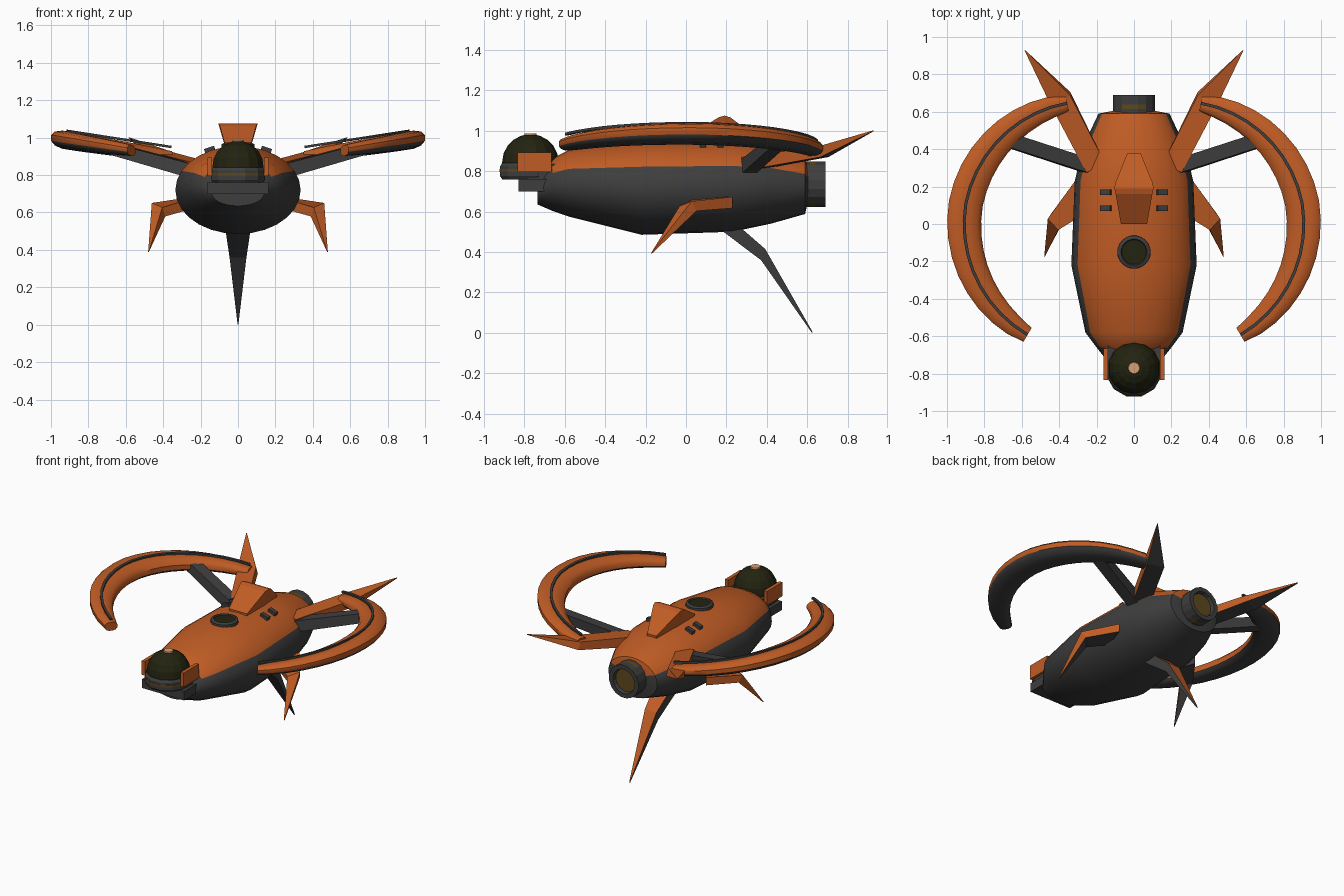
import bpy, bmesh, math
from mathutils import Vector as V

if "Cube" in bpy.data.objects:
    bpy.data.objects.remove(bpy.data.objects["Cube"])

def mat(name, r, g, b):
    m = bpy.data.materials.new(name)
    m.diffuse_color = (r, g, b, 1)
    m.use_nodes = True
    m.node_tree.nodes["Principled BSDF"].inputs["Base Color"].default_value = m.diffuse_color
    return m

ORANGE = mat("orange_paint", .53, .107, .018)
DARK = mat("dark_grey", .048, .048, .048)
GLASS = mat("olive_glass", .016, .017, .005)
GOLD = mat("dull_gold", .11, .065, .012)
TAN = mat("pale_tan", .68, .35, .16)

def loft(name, rings, mats, rule=None, mirror=False, smooth=None):
    """Skin a list of closed rings, cap both ends, colour faces by rule(normal, centre)."""
    bm = bmesh.new()
    vs = [[bm.verts.new(p) for p in r] for r in rings]
    n = len(rings[0])
    for a, b in zip(vs, vs[1:]):
        for i in range(n):
            j = (i + 1) % n
            bm.faces.new((a[i], a[j], b[j], b[i]))
    bm.faces.new(vs[0])
    bm.faces.new(vs[-1])
    bmesh.ops.recalc_face_normals(bm, faces=bm.faces)
    if rule:
        for f in bm.faces:
            f.material_index = rule(f.normal, f.calc_center_median())
    me = bpy.data.meshes.new(name)
    bm.to_mesh(me)
    bm.free()
    for m in mats:
        me.materials.append(m)
    ob = bpy.data.objects.new(name, me)
    bpy.context.collection.objects.link(ob)
    if mirror:
        ob.modifiers.new("mirror", 'MIRROR').use_mirror_merge = False
    if smooth:
        bpy.ops.object.select_all(action='DESELECT')
        ob.select_set(True)
        bpy.context.view_layer.objects.active = ob
        bpy.ops.object.shade_smooth_by_angle(angle=math.radians(smooth))
    return ob

def lathe(name, centre, profile, mats, n=16, axis='Z', rule=None, smooth=None):
    rings = []
    for r, h in profile:
        ring = []
        for i in range(n):
            a = 2 * math.pi * (i + .5) / n
            c, s = r * math.cos(a), r * math.sin(a)
            ring.append(V(centre) + (V((c, s, h)) if axis == 'Z' else V((c, h, s))))
        rings.append(ring)
    return loft(name, rings, mats, rule, smooth=smooth)

def bar(name, stations, mats, rule=None, mirror=False):
    """Four-sided tapering bar; each station is (point, half width vector, half thickness vector)."""
    rings = []
    for p, w, t in stations:
        p, w, t = V(p), V(w), V(t)
        rings.append([p + w + t, p - w + t, p - w - t, p + w - t])
    return loft(name, rings, mats, rule, mirror)

def box(name, x0, x1, y0, y1, z0, z1, m, mirror=False):
    x, w, y = (x0 + x1) / 2, (x1 - x0) / 2, (y1 - y0) / 2
    z, t = (z0 + z1) / 2, (z1 - z0) / 2
    return bar(name, [((x, y0, z), (w, 0, 0), (0, 0, t)),
                      ((x, y1, z), (w, 0, 0), (0, 0, t))], [m], mirror=mirror)

# Hull: elliptical stations, orange upper shell over dark belly
stations = [(-.735, .14, .77, .635), (-.66, .2, .865, .603), (-.58, .26, .905, .575),
            (-.22, .335, .955, .485), (.23, .317, .955, .5), (.42, .27, .925, .54),
            (.59, .19, .865, .588), (.605, .11, .81, .66)]
N = 28
hull = []
for y, w, zt, zb in stations:
    c, h = (zt + zb) / 2, (zt - zb) / 2
    hull.append([V((w * math.cos(2 * math.pi * i / N), y, c + h * math.sin(2 * math.pi * i / N)))
                 for i in range(N)])
def split(n, c):
    pts = [-.66, -.22, .23, .6]
    vals = [.79, .821, .826, .785]
    for i in range(3):
        if c.y <= pts[i + 1] or i == 2:
            t = (c.y - pts[i]) / (pts[i + 1] - pts[i])
            return 0 if c.z > vals[i] + t * (vals[i + 1] - vals[i]) else 1
loft("hull", hull, [ORANGE, DARK], split, smooth=35)

# Engine nozzle with gold core and band patches
def engine_rule(n, c):
    core = n.y > .9 and abs(c.x) < .01 and abs(c.z - .735) < .01
    band = .61 < c.y < .645 and abs(n.z) > .75
    return 1 if core or band else 0
lathe("engine_nozzle", (0, 0, .735), [(.1, .55), (.115, .57), (.115, .615), (.115, .64),
      (.115, .69), (.085, .69), (.08, .665)], [DARK, GOLD], 16, 'Y', engine_rule)

# Nose turret: base, band, dome, cap, cheek plates
lathe("turret_base", (0, -.775, 0), [(.14, .76), (.15, .775), (.15, .825), (.14, .84)], [DARK], 12)
lathe("turret_band", (0, -.775, 0), [(.1525, .795), (.1525, .81)], [GOLD], 12)
box("turret_neck", -.14, .14, -.78, -.64, .755, .835, DARK)
box("turret_chin", -.163, .163, -.83, -.66, .70, .762, DARK)
dome = [(.138, .82)] + [(.14 * math.cos(math.radians(a)), .845 + .138 * math.sin(math.radians(a)))
                        for a in (0, 18, 36, 54, 70, 82)]
lathe("turret_dome", (0, -.77, 0), dome, [GLASS], 14)
lathe("dome_cap", (0, -.77, 0), [(.034, .972), (.03, .987)], [TAN], 12)
box("cheek_plate", .138, .163, -.835, -.665, .795, .893, ORANGE, True)

# Roof hatch, scoop and vents
lathe("hatch", (0, -.15, 0), [(.09, .93), (.088, .966), (.07, .974), (.066, .966)],
      [DARK, GLASS], 20, rule=lambda n, c: 1 if n.z > .9 and abs(c.x) < .01 and abs(c.y + .15) < .01 else 0)
scoop = []
for y, wt, wb, zt in [(0, .07, .06, .965), (.16, .098, .06, 1.066), (.19, .105, .06, 1.075),
                      (.22, .1, .058, 1.066), (.38, .035, .035, .945)]:
    scoop.append([V((wt, y, zt)), V((-wt, y, zt)), V((-wb, y, .92)), V((wb, y, .92))])
loft("roof_scoop", scoop, [ORANGE])
for i, y in enumerate((.085, .17)):
    bar(f"roof_vent_{i + 1}", [((.149, y - .015, .93), (.027, 0, -.009), (.006, 0, .018)),
                               ((.149, y + .015, .93), (.027, 0, -.009), (.006, 0, .018))],
        [DARK], mirror=True)

# Curved side wings: tapering arc with dark underside, and a thin rail along the top
CX, R, A0, A1, SEG, SIDES = .22, .688, -59.5, 78, 18, 12
wing, rail = [], []
for k in range(SEG + 1):
    t = k / SEG
    a = math.radians(A0 + (A1 - A0) * t)
    r = R - .028 * max(0, t - .5) * 2
    fat = math.sin(math.pi * t) ** .7 if 0 < t < 1 else 0
    hw, ht = .044 + .05 * fat, .03 + .02 * fat
    def point(dr, dz):
        x, y = CX + (r + dr) * math.cos(a), (r + dr) * math.sin(a)
        return V((x, y, .984 + .155 * (x - .905) + dz))
    ring = []
    for i in range(SIDES):
        b = 2 * math.pi * (i + .5) / SIDES
        c, s = math.cos(b), math.sin(b)
        ring.append(point(hw * math.copysign(abs(c) ** .8, c), ht * math.copysign(abs(s) ** .8, s)))
    wing.append(ring)
    rail.append([point(dx, dz) for dx, dz in ((.008, .045), (.008, .058), (-.008, .058), (-.008, .045))])
loft("side_wing", wing, [ORANGE, DARK], lambda n, c: 1 if n.z < -.4 else 0, True, smooth=40)
loft("wing_rail", rail, [DARK], mirror=True)

# Struts joining hull and wings
bar("wing_strut", [((.2, .295, .81), (-.012, .036, 0), (-.012, 0, .036)),
                   ((.66, .445, .938), (-.012, .036, 0), (-.01, 0, .03))], [DARK], mirror=True)

# Rear tail spikes
two_tone = [ORANGE, DARK]
bar("tail_spike", [((.205, .30, .835), (.05, -.025, 0), (0, 0, .035)),
                   ((.395, .675, .895), (.055, -.02, 0), (0, -.01, .025)),
                   ((.583, .928, 1.0), (.002, -.001, 0), (0, 0, .002))],
    two_tone, lambda n, c: 1 if n.z < -.3 else 0, True)

# Small side claws
bar("side_claw", [((.285, .145, .645), (.03, .085, 0), (0, 0, .028)),
                  ((.425, .01, .615), (.028, .03, .012), (.008, -.012, .024)),
                  ((.478, -.172, .392), (.002, 0, 0), (0, -.001, .002))],
    two_tone, lambda n, c: 1 if n.dot(V((.2, -.4, 1))) < -.25 else 0, True)

# Belly spike
bar("belly_spike", [((0, .205, .53), (.066, 0, 0), (0, .02, .03)),
                    ((0, .382, .387), (.045, 0, 0), (0, .01, .028)),
                    ((0, .625, .002), (.002, 0, 0), (0, .002, .002))],
    two_tone, lambda n, c: 0 if n.z > .1 else 1)
